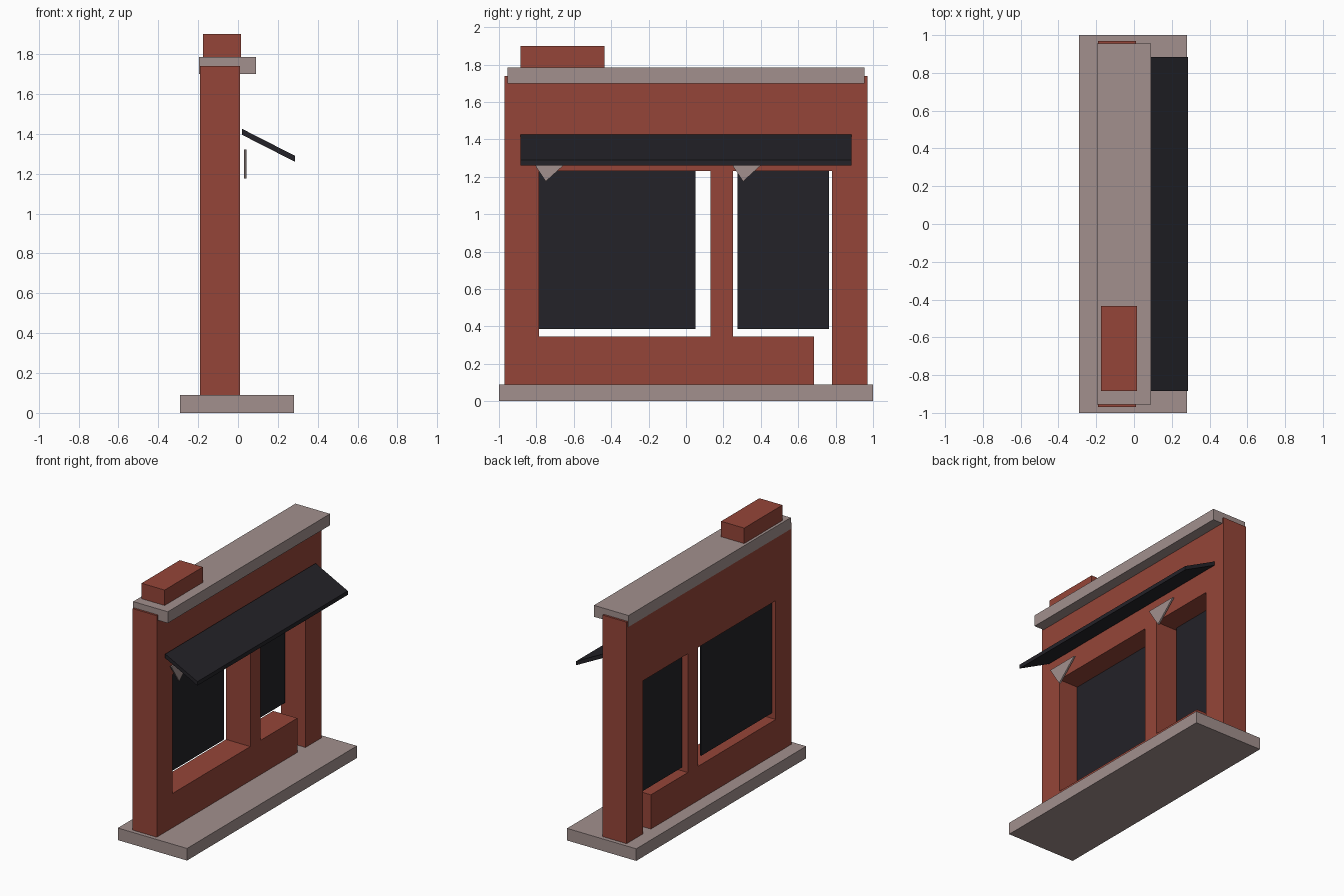
import bpy, bmesh
from mathutils import Vector

if "Cube" in bpy.data.objects:
    bpy.data.objects.remove(bpy.data.objects["Cube"])


def material(name, rgb):
    m = bpy.data.materials.new(name)
    m.diffuse_color = (*rgb, 1)
    m.use_nodes = True
    m.node_tree.nodes["Principled BSDF"].inputs["Base Color"].default_value = m.diffuse_color
    return m


BRICK = material("brick", (0.30, 0.06, 0.04))
STONE = material("stone", (0.36, 0.28, 0.27))
DARK = material("dark", (0.017, 0.016, 0.021))


def prism(name, mat, axis, lo, hi, *loops):
    """Extrude a flat outline (further loops are holes) along 'x' or 'y'."""
    bm = bmesh.new()
    for loop in loops:
        vs = [bm.verts.new((lo, a, b) if axis == "x" else (a, lo, b)) for a, b in loop]
        for i, v in enumerate(vs):
            bm.edges.new((vs[i - 1], v))
    bmesh.ops.triangle_fill(bm, edges=bm.edges[:], use_beauty=True)
    out = bmesh.ops.extrude_face_region(bm, geom=bm.faces[:])
    step = Vector((hi - lo, 0, 0) if axis == "x" else (0, hi - lo, 0))
    bmesh.ops.translate(bm, vec=step,
                        verts=[g for g in out["geom"] if isinstance(g, bmesh.types.BMVert)])
    bmesh.ops.recalc_face_normals(bm, faces=bm.faces[:])
    me = bpy.data.meshes.new(name)
    bm.to_mesh(me)
    bm.free()
    me.materials.append(mat)
    ob = bpy.data.objects.new(name, me)
    bpy.context.collection.objects.link(ob)
    return ob


def box(name, mat, x, y, z):
    return prism(name, mat, "x", *x, [(y[0], z[0]), (y[1], z[0]), (y[1], z[1]), (y[0], z[1])])


# Ground slab, roof cap and chimney
box("base_slab", STONE, (-0.29, 0.28), (-1, 1), (0, 0.09))
box("roof_cap", STONE, (-0.195, 0.09), (-0.955, 0.955), (1.70, 1.785))
box("chimney", BRICK, (-0.175, 0.015), (-0.885, -0.435), (1.78, 1.90))

# Facade wall: outline with the door notch, plus the large window hole
outline = [(-0.97, 0.09), (0.685, 0.09), (0.685, 0.345), (0.25, 0.345), (0.25, 1.23),
           (0.78, 1.23), (0.78, 0.09), (0.97, 0.09), (0.97, 1.74), (-0.97, 1.74)]
window = [(-0.785, 0.345), (0.13, 0.345), (0.13, 1.23), (-0.785, 1.23)]
prism("facade_wall", BRICK, "x", -0.19, 0.01, outline, window)

# Dark window panes set near the back of the wall
box("large_pane", DARK, (-0.16, -0.15), (-0.80, 0.05), (0.385, 1.24))
box("small_pane", DARK, (-0.16, -0.15), (0.275, 0.765), (0.385, 1.24))

# Sloping awning
prism("awning", DARK, "y", -0.885, 0.885,
      [(0.02, 1.395), (0.285, 1.26), (0.285, 1.29), (0.02, 1.425)])

# Triangular awning brackets
for i, y in enumerate((-0.75, 0.305)):
    prism(f"awning_bracket_{i + 1}", STONE, "x", 0.03, 0.042,
          [(y, 1.175), (y + 0.16, 1.32), (y - 0.095, 1.32)])
